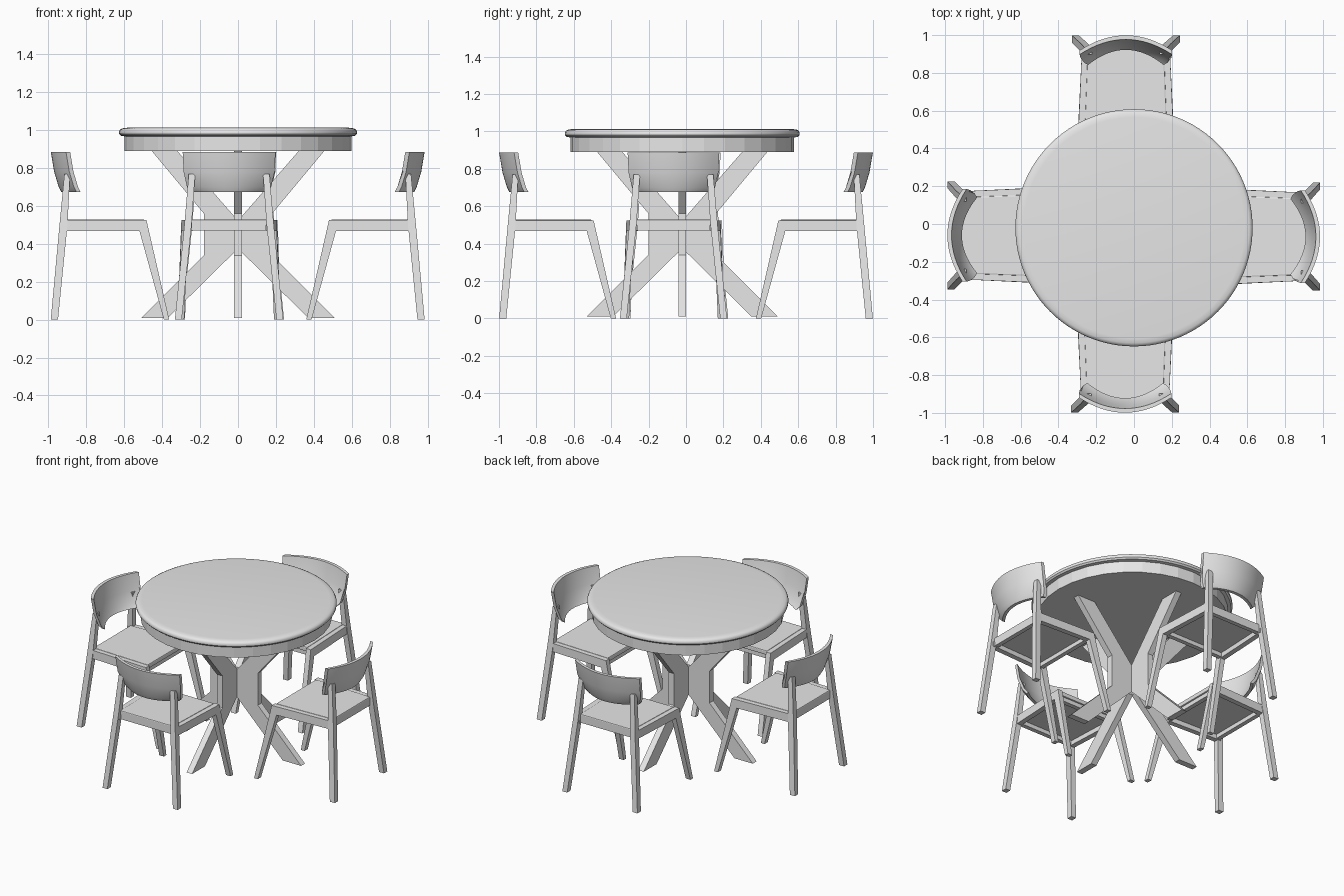
import bpy, bmesh, math
from mathutils import Matrix, Vector

cube = bpy.data.objects.get("Cube")
if cube:
    bpy.data.objects.remove(cube)

GREY = (0.8, 0.8, 0.8, 1)
grey = bpy.data.materials.new("plain_grey")
grey.use_nodes = True
grey.diffuse_color = GREY
grey.node_tree.nodes["Principled BSDF"].inputs["Base Color"].default_value = GREY


def add_object(name, bm, matrix, smooth=False, bevel=0):
    bmesh.ops.recalc_face_normals(bm, faces=bm.faces)
    bm.transform(matrix)
    mesh = bpy.data.meshes.new(name)
    bm.to_mesh(mesh)
    bm.free()
    mesh.materials.append(grey)
    obj = bpy.data.objects.new(name, mesh)
    bpy.context.collection.objects.link(obj)
    if bevel:
        mod = obj.modifiers.new("soft_edges", "BEVEL")
        mod.width, mod.segments = bevel, 2
    if smooth:
        bpy.ops.object.select_all(action="DESELECT")
        obj.select_set(True)
        bpy.context.view_layer.objects.active = obj
        bpy.ops.object.shade_smooth_by_angle(angle=math.radians(35))
    return obj


def loft(name, rings, matrix, **style):
    """Skin a row of matching closed rings and cap both ends."""
    bm = bmesh.new()
    rows = [[bm.verts.new(p) for p in ring] for ring in rings]
    n = len(rows[0])
    for a, b in zip(rows, rows[1:]):
        for i in range(n):
            j = (i + 1) % n
            bm.faces.new((a[i], a[j], b[j], b[i]))
    bm.faces.new(rows[0])
    bm.faces.new(rows[-1])
    return add_object(name, bm, matrix, **style)


def rect(x, y, z, w, d):
    return [(x + sx * w / 2, y + sy * d / 2, z)
            for sx, sy in ((-1, -1), (1, -1), (1, 1), (-1, 1))]


def circle(radius, z, sides):
    return [(radius * math.cos(math.tau * i / sides),
             radius * math.sin(math.tau * i / sides), z) for i in range(sides)]


# Table: rounded top, faceted apron, four bent legs
table = Matrix.Translation((0, -0.02, 0))
edge = [(0.60, 0.968), (0.618, 0.971), (0.627, 0.981), (0.628, 0.993),
        (0.622, 1.004), (0.61, 1.01), (0.585, 1.013)]
loft("table_top", [circle(r, z, 96) for r, z in edge], table, smooth=True)
loft("table_apron", [circle(0.598, z, 32) for z in (0.89, 0.975)], table)

leg_profile = [(0.37, 0.01), (0.51, 0.01), (0.18, 0.34), (0.18, 0.56),
               (0.455, 0.89), (0.32, 0.89), (0.015, 0.54), (0.015, 0.36)]
for i, side in enumerate(("left", "back", "right", "front")):
    turn = Matrix.Rotation(i * math.pi / 2, 4, "Z")
    rings = [[(r, t, z) for r, z in leg_profile] for t in (-0.021, 0.021)]
    loft("table_leg_" + side, rings, table @ turn)


# Chair: outward is -y, centre line on x = 0
def build_chair(prefix, m):
    # Side frame points: distance out, height, half width
    frame = [(0.925, 0.525, 0.232), (0.48, 0.525, 0.252), (0.36, 0, 0.272),
             (0.388, 0, 0.272), (0.517, 0.468, 0.252), (0.925, 0.468, 0.232)]
    for s, side in ((1, "a"), (-1, "b")):
        rings = [[(s * (w - inset), -r, z) for r, z, w in frame]
                 for inset in (0, 0.035)]
        loft(f"{prefix}_side_frame_{side}", rings, m)
        loft(f"{prefix}_back_leg_{side}",
             [rect(s * 0.268, -0.966, 0, 0.036, 0.038),
              rect(s * 0.217, -0.918, 0.5, 0.038, 0.042),
              rect(s * 0.196, -0.898, 0.77, 0.034, 0.03)], m)

    # Seat pad and the rails under it
    pad = [[(-0.202, -0.915, z), (0.202, -0.915, z),
            (0.218, -0.49, z), (-0.218, -0.49, z)] for z in (0.498, 0.529)]
    loft(prefix + "_seat", pad, m, bevel=0.006)
    for name, r, w in (("front_rail", 0.515, 0.43), ("back_rail", 0.9, 0.39)):
        loft(f"{prefix}_{name}", [rect(0, -r, z, w, 0.03) for z in (0.47, 0.51)], m)

    # Curved backrest rows: height, half width, distance out
    rows = [(0.675, 0.2, 0.93), (0.7, 0.222, 0.943),
            (0.78, 0.24, 0.967), (0.886, 0.245, 0.985)]
    rings = []
    for k in range(17):
        t = k / 8 - 1
        outer = [(w * t, -(r - 0.08 * t * t), z) for z, w, r in rows]
        inner = [(x, y + 0.022, z) for x, y, z in reversed(outer)]
        rings.append(outer + inner)
    loft(prefix + "_backrest", rings, m, smooth=True)


places = (("front", 0, (-0.047, -0.014)), ("left", 1, (0, -0.067)),
          ("back", 2, (-0.043, 0.014)), ("right", 3, (-0.003, -0.06)))
for side, quarter, (x, y) in places:
    build_chair(side + "_chair", Matrix.Translation((x, y, 0))
                @ Matrix.Rotation(quarter * math.pi / 2, 4, "Z"))
